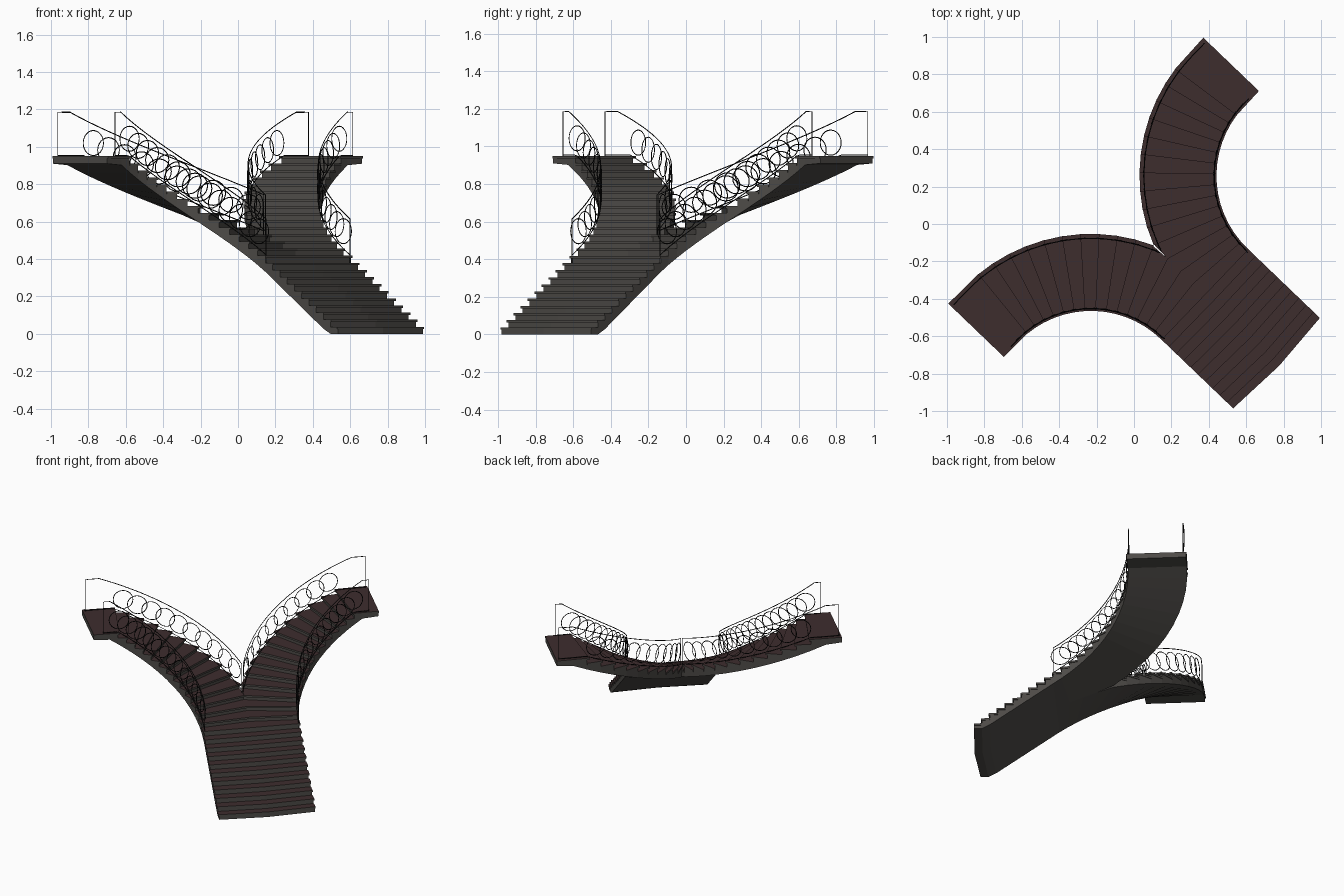
import bpy, bmesh
from math import sin, cos, pi, radians
from mathutils import Vector

if "Cube" in bpy.data.objects:
    bpy.data.objects.remove(bpy.data.objects["Cube"], do_unlink=True)


def material(name, color):
    m = bpy.data.materials.new(name)
    m.use_nodes = True
    m.diffuse_color = (*color, 1)
    m.node_tree.nodes["Principled BSDF"].inputs["Base Color"].default_value = (*color, 1)
    return m


stone = material("warm grey stone", (0.075, 0.07, 0.064))
wood = material("dark red brown tread", (0.048, 0.026, 0.027))
iron = material("black iron", (0.006, 0.006, 0.006))

# Stair layout: u runs up the main flight, v runs sideways to an arm
RISE, MAIN, LAST = 0.038, 10, 25
TURN = radians(6)
HALF, R_IN, R_OUT = 0.33, 0.543, 0.945
U_C, V_C = 0.537, 0.873
LANDING = 0.112
TOP = RISE * LAST
START = Vector((0.762, -0.744, 0))
U = Vector((cos(radians(136.2)), sin(radians(136.2)), 0))
V = Vector((-U.y, U.x, 0))


def world(u, v, z, side):
    return START + U * u + V * (v * side) + Vector((0, 0, z))


def arc(k, r):
    a = TURN * (min(k, LAST) - MAIN)
    return U_C + r * sin(a), V_C - r * cos(a) + max(0, k - LAST) * LANDING


def station(k, grow=0.0):
    """Inner and outer edge points at step number k."""
    if k <= MAIN:
        u = U_C * k / MAIN
        return (u, HALF + grow), (u - 0.02 * (1 - k / MAIN), 0)
    a = TURN * (min(k, LAST) - MAIN)
    r = R_OUT + grow
    if cos(a) > 0:
        r = min(r, V_C / max(cos(a), 0.01))
    return arc(k, R_IN - grow), arc(k, r)


def soffit(k):
    return max(0, min(RISE * k, TOP) - 0.048)


def block(bm, k0, k1, low0, low1, top, side, grow=0.0):
    """Solid between two stations, with a sloping underside and level top."""
    plan = [(p, low) for k, low in ((k0, low0), (k1, low1)) for p in station(k, grow)]
    bottom = [bm.verts.new(world(*p, low, side)) for p, low in plan]
    upper = [bm.verts.new(world(*p, top, side)) for p, low in plan]
    ring = (0, 1, 3, 2)
    bm.faces.new([bottom[i] for i in ring])
    bm.faces.new([upper[i] for i in ring])
    for a, b in zip(ring, ring[1:] + ring[:1]):
        bm.faces.new((bottom[a], bottom[b], upper[b], upper[a]))


def finish(bm, name, mats, top_slot=0):
    bmesh.ops.recalc_face_normals(bm, faces=bm.faces)
    for f in bm.faces:
        if f.normal.z > 0.9:
            f.material_index = top_slot
    me = bpy.data.meshes.new(name)
    bm.to_mesh(me)
    bm.free()
    for m in mats:
        me.materials.append(m)
    ob = bpy.data.objects.new(name, me)
    bpy.context.collection.objects.link(ob)


# Stone body and treads for both halves
PLATE = 0.013
for side, word in ((1, "right"), (-1, "left")):
    body, treads = bmesh.new(), bmesh.new()
    for i in range(LAST):
        top = RISE * (i + 1)
        block(body, i, i + 1, soffit(i), soffit(i + 1), top - PLATE, side)
        end = LAST + 1 if i == LAST - 1 else i + 1
        front = i - 0.15 if i else 0
        block(treads, front, end, top - PLATE, top - PLATE, top, side, 0.005)
    block(body, LAST, LAST + 1, soffit(LAST), soffit(LAST) + 0.008, TOP - PLATE, side)
    finish(body, word + "_stair_body", [stone])
    finish(treads, word + "_treads", [stone, wood], 1)


def wires(name, paths):
    """Thin iron bars; each path is (points, closed)."""
    cu = bpy.data.curves.new(name, "CURVE")
    cu.dimensions = "3D"
    cu.bevel_depth = 0.0028
    cu.bevel_resolution = 0
    for pts, closed in paths:
        sp = cu.splines.new("POLY")
        sp.points.add(len(pts) - 1)
        for p, co in zip(sp.points, pts):
            p.co = (*co, 1)
        sp.use_cyclic_u = closed
    cu.materials.append(iron)
    temp = bpy.data.objects.new(name + "_curve", cu)
    bpy.context.collection.objects.link(temp)
    bpy.context.view_layer.update()
    me = bpy.data.meshes.new_from_object(temp.evaluated_get(bpy.context.evaluated_depsgraph_get()))
    bpy.data.objects.remove(temp, do_unlink=True)
    ob = bpy.data.objects.new(name, me)
    bpy.context.collection.objects.link(ob)


def railing(name, r, k0, k1, side):
    def at(k, lift):
        return world(*arc(k, r), min(RISE * k, TOP) + lift, side)

    n = 40
    ks = [k0 + (k1 - k0) * i / n for i in range(n + 1)]
    ks = sorted(ks + [LAST])
    upper = [at(k, 0.235) for k in ks]
    # Frame: start post, handrail and end post in one bar, plus a lower rail
    paths = [([at(k0, 0)] + upper + [at(k1, 0)], False),
             ([at(k, min(RISE, TOP - min(RISE * k, TOP)) + 0.004) for k in ks], False)]
    # Row of rings, one for each step
    k = k0 + 0.9
    while k < 24.2:
        mid = at(k, 0.135)
        along = at(k + 0.1, 0) - at(k - 0.1, 0)
        along.z = 0
        along.normalize()
        ring = [mid + along * (0.067 * cos(t)) + Vector((0, 0, 0.067 * sin(t)))
                for t in (2 * pi * j / 24 for j in range(24))]
        paths.append((ring, True))
        k += 1
    wires(name, paths)


# Railings on both edges of both arms
for side, word in ((1, "right"), (-1, "left")):
    railing(word + "_inner_railing", R_IN + 0.006, MAIN, LAST + 0.4, side)
    railing(word + "_outer_railing", R_OUT - 0.02, 13.4, LAST + 0.85, side)
